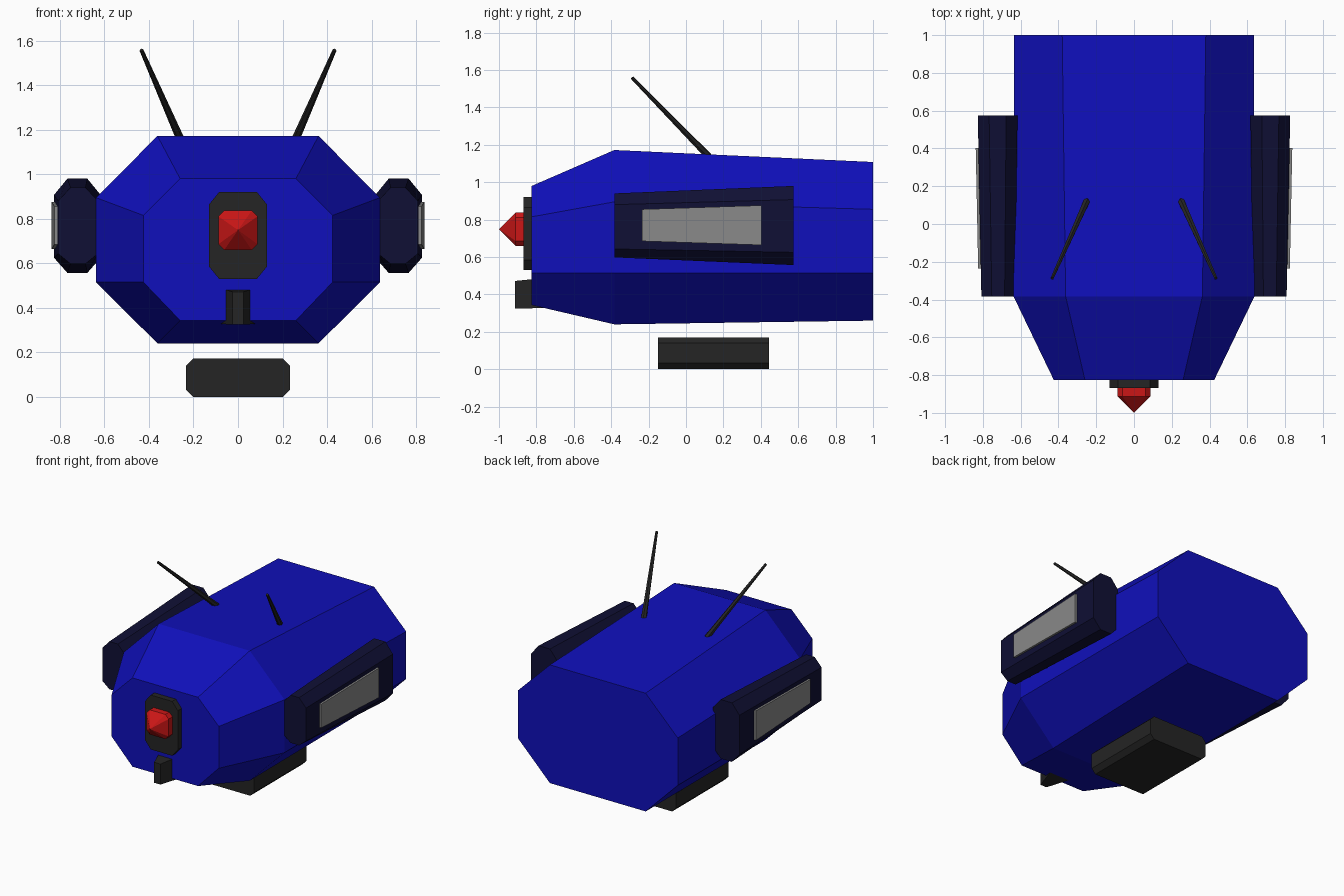
import bpy, bmesh
from mathutils import Vector

if "Cube" in bpy.data.objects:
    bpy.data.objects.remove(bpy.data.objects["Cube"])


def material(name, rgb):
    m = bpy.data.materials.new(name)
    m.diffuse_color = (*rgb, 1)
    m.use_nodes = True
    m.node_tree.nodes["Principled BSDF"].inputs["Base Color"].default_value = m.diffuse_color
    return m


BLUE = material("blue", (0.005, 0.005, 0.5))
NAVY = material("navy", (0.005, 0.005, 0.035))
BLACK = material("black", (0.018, 0.018, 0.018))
RED = material("red", (0.6, 0.008, 0.008))
GREY = material("grey", (0.25, 0.25, 0.25))


def ring(y, x0, x1, z0, z1, cx=0, cz_low=0, cz_high=None):
    """Rectangle in the xz plane at depth y, corners cut when cx > 0."""
    hi = cz_low if cz_high is None else cz_high
    if cx == 0:
        pts = [(x0, z0), (x1, z0), (x1, z1), (x0, z1)]
    else:
        pts = [(x0 + cx, z0), (x1 - cx, z0), (x1, z0 + cz_low), (x1, z1 - hi),
               (x1 - cx, z1), (x0 + cx, z1), (x0, z1 - hi), (x0, z0 + cz_low)]
    return [Vector((x, y, z)) for x, z in pts]


def loft(name, rings, mat, tip=None, flip=False):
    """Skin rings in order; optional pointed start at tip; flip mirrors in x."""
    bm = bmesh.new()
    s = -1 if flip else 1
    loops = [[bm.verts.new((s * p.x, p.y, p.z)) for p in r] for r in rings]
    n = len(loops[0])
    for a, b in zip(loops, loops[1:]):
        for i in range(n):
            j = (i + 1) % n
            bm.faces.new((a[i], a[j], b[j], b[i]))
    if tip:
        t = bm.verts.new(tip)
        for i in range(n):
            bm.faces.new((t, loops[0][(i + 1) % n], loops[0][i]))
    else:
        bm.faces.new(loops[0])
    bm.faces.new(loops[-1])
    bmesh.ops.recalc_face_normals(bm, faces=bm.faces)
    me = bpy.data.meshes.new(name)
    bm.to_mesh(me)
    bm.free()
    ob = bpy.data.objects.new(name, me)
    bpy.context.collection.objects.link(ob)
    me.materials.append(mat)
    return ob


# Main hull with tapered nose
loft("hull", [
    ring(-0.825, -0.425, 0.425, 0.343, 0.98, 0.165, 0.172, 0.165),
    ring(-0.383, -0.638, 0.638, 0.24, 1.172, 0.276, 0.275, 0.277),
    ring(1.0, -0.635, 0.635, 0.26, 1.108, 0.255, 0.255, 0.253)], BLUE)

# Nose plate, red lamp and small fin below
loft("nose_plate", [ring(y, -0.13, 0.13, 0.53, 0.92, 0.045, 0.055)
                    for y in (-0.868, -0.80)], BLACK)
loft("nose_lamp", [ring(y, -0.088, 0.088, 0.66, 0.837, 0.026, 0.026)
                   for y in (-0.912, -0.85)], RED, tip=(0, -1.0, 0.749))
loft("nose_fin", [ring(-0.915, -0.025, 0.025, 0.325, 0.472),
                  ring(-0.735, -0.085, 0.085, 0.327, 0.49)], BLACK)

# Belly block
loft("belly_block", [ring(y, -0.234, 0.234, 0.0, 0.171, 0.032, 0.032)
                     for y in (-0.15, 0.445)], BLACK)

for side, flip in (("right", False), ("left", True)):
    # Side pods, slightly larger at the rear
    loft(side + "_pod", [
        ring(-0.383, 0.63, 0.808, 0.598, 0.94, 0.055, 0.045, 0.06),
        ring(0.575, 0.617, 0.827, 0.557, 0.98, 0.06, 0.068, 0.073)],
        NAVY, flip=flip)
    # Pod windows
    loft(side + "_window", [
        ring(-0.235, 0.79, 0.825, 0.685, 0.855),
        ring(0.403, 0.80, 0.838, 0.664, 0.876)], GREY, flip=flip)
    # Antennae
    base, end = Vector((0.25, 0.122, 1.137)), Vector((0.434, -0.288, 1.558))
    axis = (end - base).normalized()
    u = axis.orthogonal().normalized()
    v = axis.cross(u)
    hexa = [(1, 0), (0.5, 0.866), (-0.5, 0.866), (-1, 0), (-0.5, -0.866), (0.5, -0.866)]
    loft(side + "_antenna",
         [[c + r * (a * u + b * v) for a, b in hexa]
          for c, r in ((base, 0.019), (end, 0.009))], BLACK, flip=flip)
